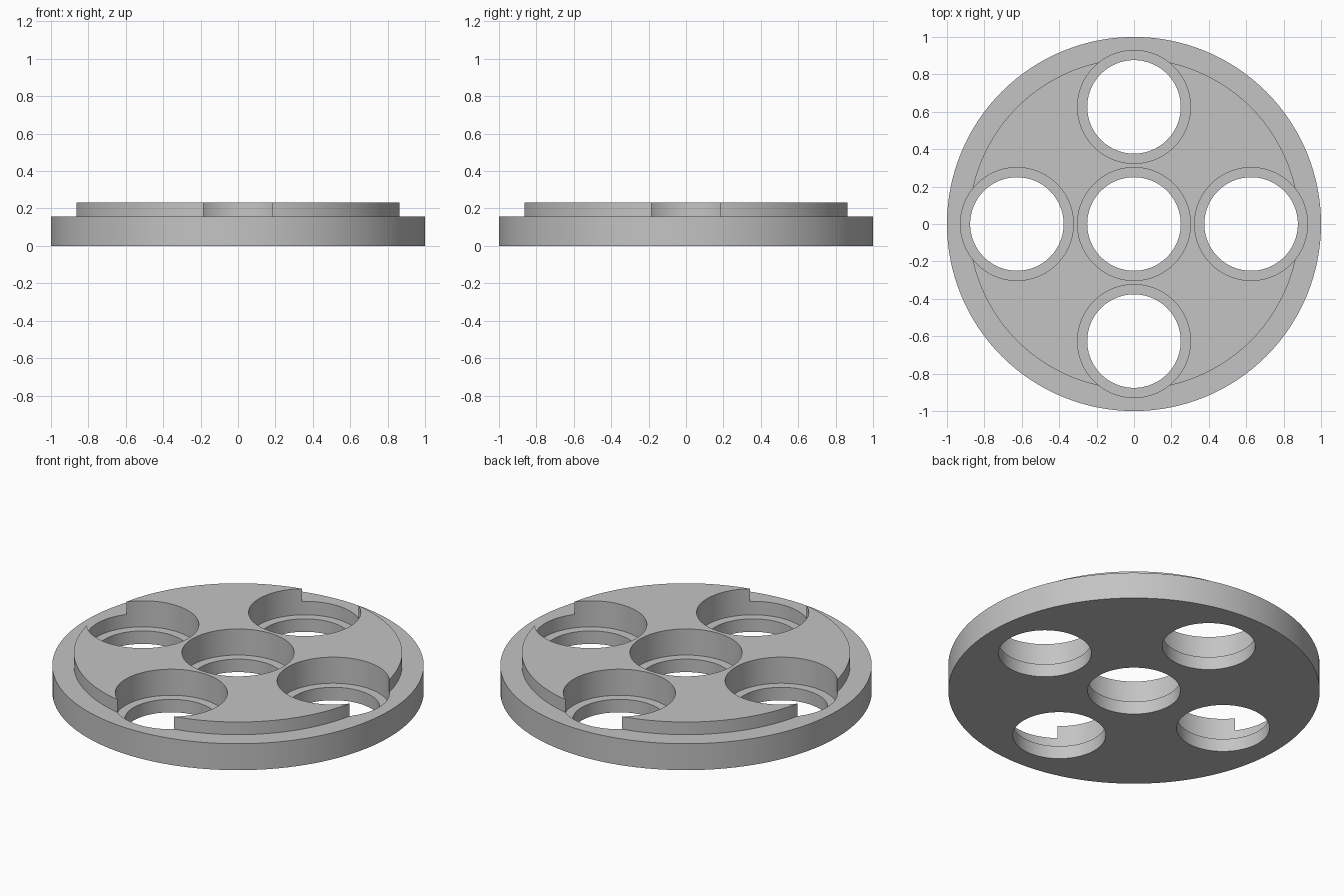
import bpy, bmesh, math
from mathutils import Matrix

if "Cube" in bpy.data.objects:
    bpy.data.objects.remove(bpy.data.objects["Cube"], do_unlink=True)

RIM_Z, TOP_Z, LEDGE_Z = 0.157, 0.232, 0.077
HOLE_R, BORE_R, HOLE_OFFSET = 0.25, 0.302, 0.626


def lathe(bm, profile, sides, x=0, y=0):
    """Closed solid of revolution from (radius, z) points, bottom to top."""
    rings = []
    for r, z in profile:
        ring = []
        for i in range(sides):
            a = math.tau * i / sides
            ring.append(bm.verts.new((x + r * math.cos(a), y + r * math.sin(a), z)))
        rings.append(ring)
    for low, high in zip(rings, rings[1:]):
        for i in range(sides):
            j = (i + 1) % sides
            bm.faces.new((low[i], low[j], high[j], high[i]))
    bm.faces.new(rings[0][::-1])
    bm.faces.new(rings[-1])


def make_object(name, bm):
    bmesh.ops.recalc_face_normals(bm, faces=bm.faces)
    mesh = bpy.data.meshes.new(name)
    bm.to_mesh(mesh)
    bm.free()
    obj = bpy.data.objects.new(name, mesh)
    bpy.context.scene.collection.objects.link(obj)
    return obj


# Plain grey material
grey = bpy.data.materials.new("plain grey")
grey.use_nodes = True
colour = (0.55, 0.55, 0.55, 1)
grey.diffuse_color = colour
grey.node_tree.nodes["Principled BSDF"].inputs["Base Color"].default_value = colour

# Stepped disc: wide base with a raised middle
bm = bmesh.new()
lathe(bm, [(1, 0), (1, RIM_Z), (0.884, RIM_Z), (0.884, TOP_Z)], 128)
disc = make_object("stepped_disc", bm)
disc.data.materials.append(grey)

# Five counterbored holes: one central, four around it
bm = bmesh.new()
centres = [(0, 0)]
for k in range(4):
    a = k * math.pi / 2
    centres.append((HOLE_OFFSET * math.cos(a), HOLE_OFFSET * math.sin(a)))
for x, y in centres:
    lathe(bm, [(HOLE_R, -0.1), (HOLE_R, LEDGE_Z), (BORE_R, LEDGE_Z), (BORE_R, 0.4)], 96, x, y)
cutter = make_object("hole_cutter", bm)
cutter.data.materials.append(grey)
cutter.hide_render = True

# Cut the holes and keep the finished mesh
cut = disc.modifiers.new("holes", 'BOOLEAN')
cut.operation = 'DIFFERENCE'
cut.solver = 'EXACT'
cut.object = cutter
bpy.ops.object.select_all(action='DESELECT')
disc.select_set(True)
bpy.context.view_layer.objects.active = disc
bpy.ops.object.modifier_apply(modifier=cut.name)
bpy.data.objects.remove(cutter, do_unlink=True)

# Smooth round walls, crisp rims
bpy.ops.object.shade_smooth_by_angle(angle=math.radians(30))
